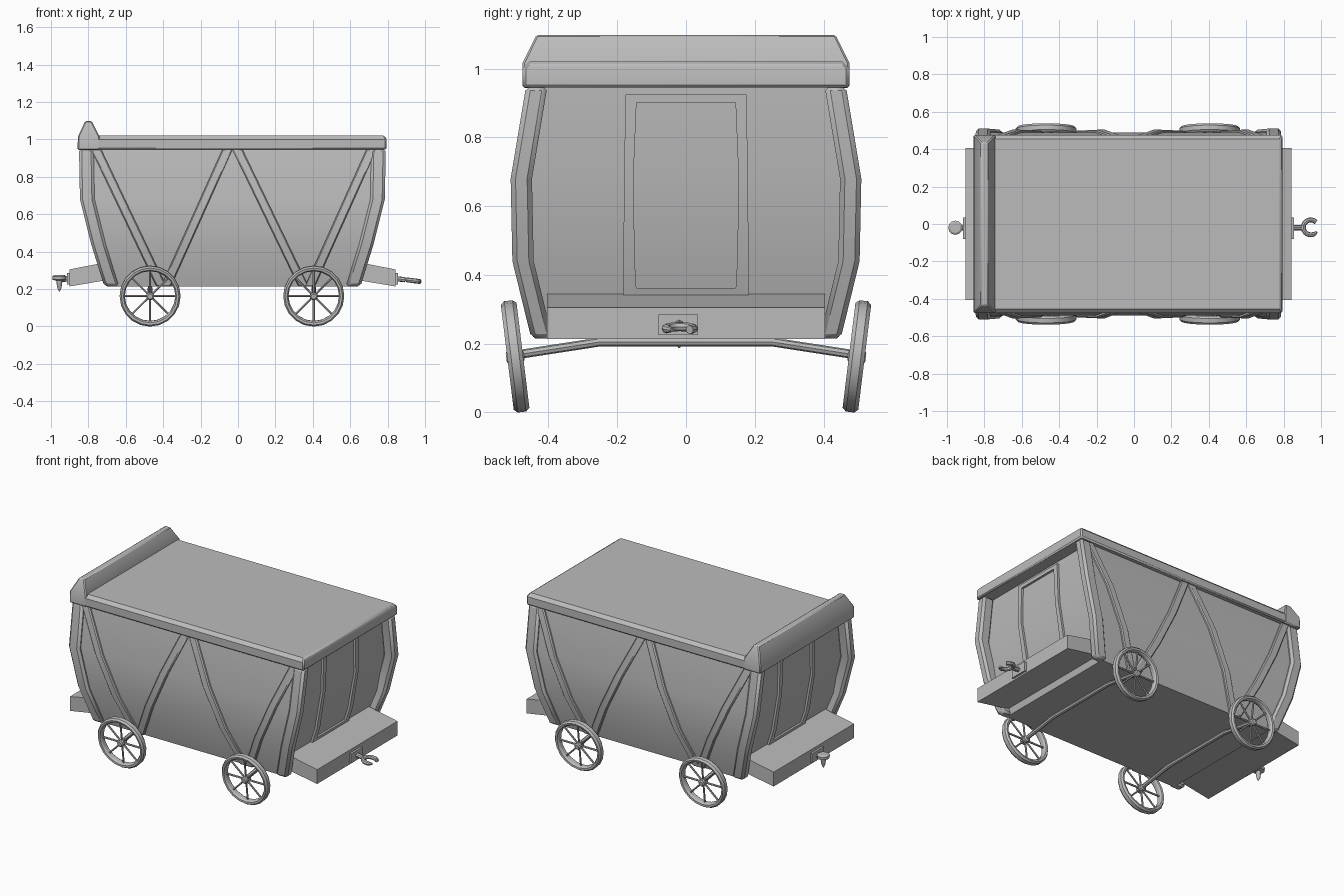
import bpy, bmesh, math
from mathutils import Matrix, Vector

cube = bpy.data.objects.get("Cube")
if cube:
    bpy.data.objects.remove(cube, do_unlink=True)

grey = bpy.data.materials.new("plain grey")
grey.use_nodes = True
grey.diffuse_color = (0.5, 0.5, 0.5, 1)
grey.node_tree.nodes["Principled BSDF"].inputs["Base Color"].default_value = (0.5, 0.5, 0.5, 1)

CX = -0.03                              # middle of the body along x
LEVELS = [0.215, 0.44, 0.68, 0.95]      # heights of the bends in the hull
POST_X = [0.685, 0.755, 0.815, 0.82]
WALL_X = [0.63, 0.70, 0.74, 0.745]
POST_Y = [0.45, 0.505, 0.51, 0.465]
SKIN = 0.022                            # posts stand this far out of the walls


def at(values, z):
    """Value of a hull profile at height z."""
    for i in range(3):
        if z <= LEVELS[i + 1] or i == 2:
            t = (z - LEVELS[i]) / (LEVELS[i + 1] - LEVELS[i])
            return values[i] + t * (values[i + 1] - values[i])


def loft(name, sections, closed=False, bevel=0.0, matrix=None):
    """Skin a row of equal-sized point loops."""
    bm = bmesh.new()
    rings = [[bm.verts.new(p) for p in s] for s in sections]
    n = len(rings[0])
    pairs = list(zip(rings, rings[1:]))
    if closed:
        pairs.append((rings[-1], rings[0]))
    else:
        bm.faces.new(rings[0])
        bm.faces.new(rings[-1])
    for a, b in pairs:
        for i in range(n):
            j = (i + 1) % n
            bm.faces.new((a[i], a[j], b[j], b[i]))
    bmesh.ops.recalc_face_normals(bm, faces=bm.faces)
    mesh = bpy.data.meshes.new(name)
    bm.to_mesh(mesh)
    bm.free()
    mesh.materials.append(grey)
    ob = bpy.data.objects.new(name, mesh)
    bpy.context.collection.objects.link(ob)
    if matrix:
        ob.matrix_world = matrix
    if bevel:
        mod = ob.modifiers.new("Bevel", "BEVEL")
        mod.width = bevel
        mod.segments = 1
        mod.limit_method = "ANGLE"
        mod.angle_limit = math.radians(50)
    bpy.ops.object.select_all(action="DESELECT")
    ob.select_set(True)
    bpy.context.view_layer.objects.active = ob
    bpy.ops.object.shade_smooth_by_angle(angle=math.radians(32))
    return ob


def flat(z, x0, x1, y0, y1):
    """Horizontal rectangle."""
    return [(x0, y0, z), (x1, y0, z), (x1, y1, z), (x0, y1, z)]


def upright(x, z0, z1, y0, y1):
    """Rectangle facing along x."""
    return [(x, y0, z0), (x, y1, z0), (x, y1, z1), (x, y0, z1)]


def tube(name, path, r, n=8, matrix=None):
    """Round bar along a path; r is one radius or one for each point."""
    path = [Vector(p) for p in path]
    radii = r if isinstance(r, list) else [r] * len(path)
    sections = []
    for i, p in enumerate(path):
        d = path[min(i + 1, len(path) - 1)] - path[max(i - 1, 0)]
        q = d.to_track_quat("Z", "Y")
        sections.append([p + q @ Vector((radii[i] * math.cos(k * math.tau / n),
                                         radii[i] * math.sin(k * math.tau / n), 0))
                         for k in range(n)])
    return loft(name, sections, matrix=matrix)


# Hull
loft("hull", [flat(z, CX - w, CX + w, SKIN - h, h - SKIN)
              for z, w, h in zip(LEVELS, WALL_X, POST_Y)])

# Roof and its raised lip
loft("roof", [flat(0.945, -0.855, 0.795, -0.475, 0.475),
              flat(1.0, -0.855, 0.795, -0.475, 0.475),
              flat(1.02, -0.85, 0.785, -0.455, 0.455)], bevel=0.008)
loft("roof_lip", [flat(0.944, -0.858, -0.74, -0.476, 0.476),
                  flat(1.015, -0.856, -0.74, -0.476, 0.476),
                  flat(1.098, -0.817, -0.782, -0.435, 0.435)], bevel=0.006)

# Corner posts
for end in (-1, 1):
    for side in (-1, 1):
        loft("corner_post", [flat(z, CX + end * (w - 0.078), CX + end * w,
                                  side * (h - 0.062), side * h)
                             for z, w, h in zip(LEVELS, POST_X, POST_Y)], bevel=0.014)

# Slanting braces on both long sides
for side in (-1, 1):
    for top, foot in ((-0.76, -0.41), (-0.055, -0.385), (-0.005, 0.35), (0.715, 0.385)):
        sections = []
        for z in LEVELS:
            x = foot + (top - foot) * (z - LEVELS[0]) / (LEVELS[-1] - LEVELS[0])
            h = at(POST_Y, z) - SKIN
            sections.append(flat(z, x - 0.027, x + 0.027, side * (h - 0.02), side * (h + 0.016)))
        loft("side_brace", sections, bevel=0.006)

# End doors and platforms
for end in (-1, 1):
    def on_wall(z, y0, y1, out):
        x = CX + end * at(WALL_X, z)
        return flat(z, x - end * 0.02, x + end * out, y0, y1)

    for side in (-1, 1):
        loft("door_jamb", [on_wall(z, side * inner, side * outer, 0.014) for z, inner, outer in
                           ((0.335, 0.143, 0.183), (0.44, 0.149, 0.182),
                            (0.68, 0.153, 0.18), (0.925, 0.143, 0.176))])
    loft("door_header", [on_wall(z, -0.15, 0.15, 0.014) for z in (0.902, 0.925)])
    loft("door_sill", [on_wall(z, -0.15, 0.15, 0.014) for z in (0.335, 0.362)])
    loft("platform", [upright(CX + end * 0.6, 0.26, 0.358, -0.405, 0.405),
                      upright(CX + end * 0.872, 0.214, 0.305, -0.405, 0.405)])
    loft("coupling_plate", [upright(CX + end * x, 0.225, 0.285, -0.08, 0.035)
                            for x in (0.86, 0.885)])

# Open ring hook on one end
ring = [(0.85, -0.02, 0.255), (0.895, -0.02, 0.25)]
tube("hook_shank", ring, 0.014)
arc = []
for i in range(15):
    a = math.radians(45 + i * 20)
    x = 0.945 + 0.04 * math.cos(a)
    arc.append((x, -0.018 + 0.04 * math.sin(a), 0.255 - 0.13 * (x - 0.86)))
tube("hook_ring", arc, [0.013] * 13 + [0.01, 0.006])

# Pin on the other end
tube("pin_shank", [(-0.9, -0.02, 0.255), (-0.965, -0.02, 0.25)], 0.014)
tube("coupling_pin", [(-0.955, -0.02, z) for z in (0.188, 0.205, 0.245, 0.25, 0.268, 0.275)],
     [0.003, 0.011, 0.017, 0.036, 0.038, 0.028], n=12)

# Cambered wheels and cranked axles
R = 0.163
RIM = [(R, -0.012), (R, 0.012), (R - 0.009, 0.023), (R - 0.021, 0.021),
       (R - 0.028, 0.01), (R - 0.028, -0.01), (R - 0.021, -0.021), (R - 0.009, -0.023)]
for x in (-0.47, 0.405):
    for side in (-1, 1):
        place = (Matrix.Translation((x, side * 0.497, R))
                 @ Matrix.Rotation(-side * math.radians(7), 4, "X"))
        loft("wheel_rim", [[(r * math.cos(a), y, r * math.sin(a)) for r, y in RIM]
                           for a in (k * math.tau / 20 for k in range(20))],
             closed=True, matrix=place)
        for k in range(8):
            a = k * math.tau / 8
            c, s = math.cos(a), math.sin(a)
            tube("wheel_spoke", [(0.01 * c, 0, 0.01 * s), (0.14 * c, 0, 0.14 * s)],
                 0.006, n=6, matrix=place)
        tube("wheel_hub", [(0, y, 0) for y in (-0.026, -0.02, 0.02, 0.026)],
             [0.014, 0.021, 0.021, 0.014], n=10, matrix=place)
    tube("axle", [(x, -0.49, 0.168), (x, -0.25, 0.205), (x, 0.25, 0.205), (x, 0.49, 0.168)], 0.013)
